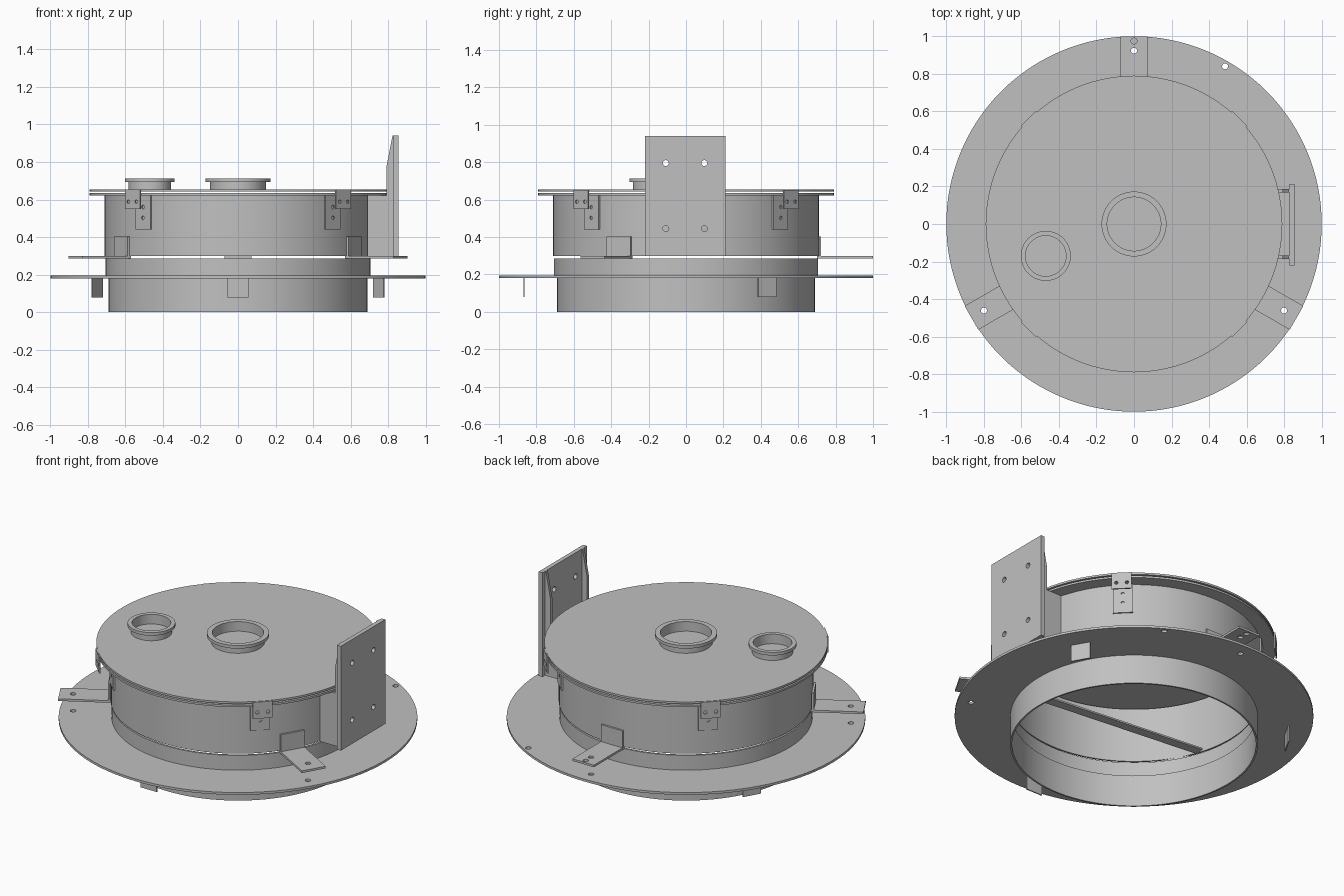
import bpy, bmesh
from math import cos, sin, pi, radians
from mathutils import Matrix, Vector

default = bpy.data.objects.get("Cube")
if default:
    bpy.data.objects.remove(default)

steel = bpy.data.materials.new("steel_grey")
steel.use_nodes = True
GREY = (0.53, 0.53, 0.53, 1)
steel.diffuse_color = GREY
steel.node_tree.nodes["Principled BSDF"].inputs["Base Color"].default_value = GREY
parts = []


def finish(name, bm):
    """Turn a bmesh into a grey object."""
    bmesh.ops.recalc_face_normals(bm, faces=bm.faces)
    mesh = bpy.data.meshes.new(name)
    bm.to_mesh(mesh)
    bm.free()
    mesh.materials.append(steel)
    obj = bpy.data.objects.new(name, mesh)
    bpy.context.collection.objects.link(obj)
    parts.append(obj)
    return obj


def ring(name, profile, centre=(0, 0), steps=128):
    """Spin a closed (radius, height) profile about a vertical axis."""
    bm = bmesh.new()
    loops = []
    for i in range(steps):
        a = 2 * pi * i / steps
        loops.append([bm.verts.new((centre[0] + r * cos(a), centre[1] + r * sin(a), z))
                      for r, z in profile])
    n = len(profile)
    for i in range(steps):
        p, q = loops[i], loops[(i + 1) % steps]
        for j in range(n):
            k = (j + 1) % n
            bm.faces.new((p[j], q[j], q[k], p[k]))
    return finish(name, bm)


def tube(r0, r1, z0, z1):
    return [(r0, z0), (r1, z0), (r1, z1), (r0, z1)]


def plate(name, radial, width, height, angle=0):
    """Box given by radial, tangential and vertical ranges, turned about z."""
    bm = bmesh.new()
    bmesh.ops.create_cube(bm, size=1)
    ranges = (radial, width, height)
    size = [b - a for a, b in ranges]
    mid = [(a + b) / 2 for a, b in ranges]
    m = (Matrix.Rotation(radians(angle), 4, "Z") @ Matrix.Translation(mid)
         @ Matrix.Diagonal((*size, 1)))
    bm.transform(m)
    return finish(name, bm)


def drill(obj, points, radius, direction, depth=0.08):
    """Cut round holes through a part."""
    bm = bmesh.new()
    turn = Vector(direction).to_track_quat("Z", "Y").to_matrix().to_4x4()
    for p in points:
        bmesh.ops.create_cone(bm, cap_ends=True, segments=20, radius1=radius, radius2=radius,
                              depth=depth, matrix=Matrix.Translation(p) @ turn)
    mesh = bpy.data.meshes.new("hole_cutter")
    bm.to_mesh(mesh)
    bm.free()
    cutter = bpy.data.objects.new("hole_cutter", mesh)
    bpy.context.collection.objects.link(cutter)
    cutter.hide_render = True
    mod = obj.modifiers.new("holes", "BOOLEAN")
    mod.operation, mod.solver, mod.object = "DIFFERENCE", "EXACT", cutter
    bpy.context.view_layer.objects.active = obj
    bpy.ops.object.modifier_apply(modifier=mod.name)
    bpy.data.objects.remove(cutter)


def polar(r, angle, z):
    a = radians(angle)
    return Vector((r * cos(a), r * sin(a), z))


ARMS = (90, 210, 330)

# Lower ring, mounting flange and collar
ring("lower_ring", tube(0.68, 0.69, 0, 0.182))
flange = ring("mounting_flange", tube(0.68, 1.0, 0.18, 0.194))
drill(flange, [polar(0.923, a, 0.187) for a in ARMS] + [polar(0.97, 60, 0.187)],
      0.016, (0, 0, 1))
ring("collar", tube(0.692, 0.705, 0.19, 0.285))

# Upper drum with its rim, and the lid
ring("drum", [(0.7, 0.298), (0.71, 0.298), (0.71, 0.622), (0.79, 0.622),
              (0.79, 0.634), (0.7, 0.634)])
lid_mesh = bmesh.new()
bmesh.ops.create_cone(lid_mesh, cap_ends=True, segments=128, radius1=0.79, radius2=0.79,
                      depth=0.012, matrix=Matrix.Translation((0, 0, 0.648)))
finish("lid", lid_mesh)

# Two open necks on the lid
for name, r, lip, centre in (("centre_neck", 0.143, 0.173, (0, 0)),
                             ("side_neck", 0.108, 0.133, (-0.47, -0.17))):
    ring(name, [(r, 0.65), (r + 0.006, 0.65), (r + 0.006, 0.694), (lip, 0.694),
                (lip, 0.713), (r, 0.713)], centre, 64)

# Three support arms with upright tabs
for a in ARMS:
    arm = plate("support_arm", (0.7, 1.0), (-0.073, 0.073), (0.285, 0.298), a)
    holes = [polar(0.923, a, 0.29)]
    if a == 90:
        holes.append(polar(0.975, a, 0.29))
    drill(arm, holes, 0.016, (0, 0, 1))
    plate("arm_tab", (0.71, 0.722), (-0.073, 0.073), (0.296, 0.402), a)

# Three tabs hanging below the flange
for a in (30, 150, 270):
    plate("hanging_tab", (0.863, 0.87), (-0.056, 0.056), (0.078, 0.182), a)

# Four latches, each a lid plate over a drum plate
for a in (45, 135, 225, 315):
    side = polar(1, a + 90, 0)
    upper = plate("latch_upper_plate", (0.788, 0.796), (-0.056, 0.056), (0.55, 0.652), a)
    drill(upper, [polar(0.792, a, 0.588) + side * s for s in (-0.03, 0.03)],
          0.01, polar(1, a, 0), 0.04)
    lower = plate("latch_lower_plate", (0.707, 0.717), (-0.056, 0.056), (0.44, 0.622), a)
    drill(lower, [polar(0.714, a, z) for z in (0.502, 0.56)], 0.01, polar(1, a, 0), 0.04)

# Upright side panel with two gussets
panel = plate("side_panel", (0.828, 0.854), (-0.22, 0.212), (0.298, 0.94))
drill(panel, [(0.84, y, z) for y in (-0.108, 0.098) for z in (0.445, 0.795)],
      0.016, (1, 0, 0))
outline = [(0.69, 0.298), (0.83, 0.298), (0.83, 0.94), (0.823, 0.94),
           (0.792, 0.78), (0.792, 0.622), (0.69, 0.622)]
for y in (-0.187, 0.169):
    bm = bmesh.new()
    face = bm.faces.new([bm.verts.new((x, y, z)) for x, z in outline])
    moved = bmesh.ops.extrude_face_region(bm, geom=[face])["geom"]
    bmesh.ops.translate(bm, vec=(0, 0.018, 0),
                        verts=[v for v in moved if isinstance(v, bmesh.types.BMVert)])
    finish("panel_gusset", bm)

# Flat bar crossing the inside of the ring
plate("inner_bar", (-0.6, 0.65), (-0.265, -0.205), (0.262, 0.272), -6)

# Smooth the round walls, keep edges sharp
bpy.ops.object.select_all(action="DESELECT")
for obj in parts:
    obj.select_set(True)
bpy.context.view_layer.objects.active = parts[0]
bpy.ops.object.shade_smooth_by_angle(angle=radians(30))
